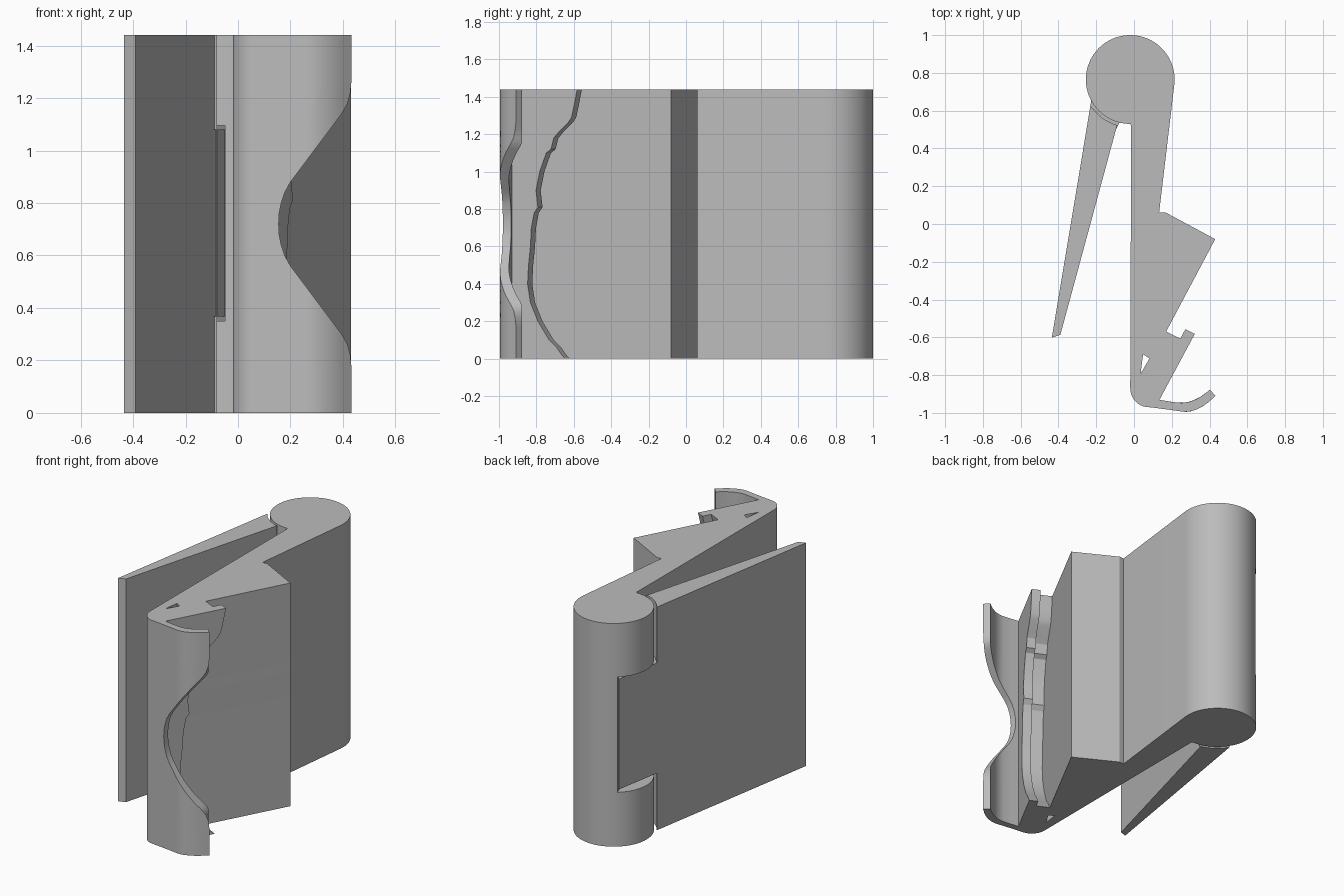
import bpy, bmesh, math

HEIGHT = 1.44
MID = HEIGHT / 2
CX, CY, R = -0.02, 0.765, 0.235

cube = bpy.data.objects.get("Cube")
if cube:
    bpy.data.objects.remove(cube, do_unlink=True)

grey = bpy.data.materials.new("plain grey")
grey.use_nodes = True
grey.diffuse_color = (0.5, 0.5, 0.5, 1)
grey.node_tree.nodes["Principled BSDF"].inputs["Base Color"].default_value = (0.5, 0.5, 0.5, 1)


def lerp(table, v):
    """Piecewise linear lookup in a short table of pairs."""
    if v <= table[0][0]:
        return table[0][1]
    for (a, fa), (b, fb) in zip(table, table[1:]):
        if v <= b:
            return fa + (fb - fa) * (v - a) / (b - a)
    return table[-1][1]


def arc(cx, cy, r, a0, a1, n):
    angles = [math.radians(a0 + (a1 - a0) * i / n) for i in range(n + 1)]
    return [(cx + r * math.cos(a), cy + r * math.sin(a)) for a in angles]


def loft(name, levels, profile):
    """Stack the outline profile(z) at each level and skin it."""
    bm = bmesh.new()
    rings = [[bm.verts.new((x, y, z)) for x, y in profile(z)] for z in levels]
    for low, high in zip(rings, rings[1:]):
        for i in range(len(low)):
            j = (i + 1) % len(low)
            bm.faces.new((low[i], low[j], high[j], high[i]))
    bm.faces.new(rings[0][::-1])
    bm.faces.new(rings[-1])
    bmesh.ops.recalc_face_normals(bm, faces=bm.faces)
    mesh = bpy.data.meshes.new(name)
    bm.to_mesh(mesh)
    bm.free()
    mesh.materials.append(grey)
    obj = bpy.data.objects.new(name, mesh)
    bpy.context.collection.objects.link(obj)
    return obj


def prism(name, z0, z1, points):
    return loft(name, (z0, z1), lambda z: points)


def activate(obj):
    bpy.ops.object.select_all(action="DESELECT")
    obj.select_set(True)
    bpy.context.view_layer.objects.active = obj


def cut(obj, cutter):
    cutter.hide_render = True
    activate(obj)
    mod = obj.modifiers.new("cut", "BOOLEAN")
    mod.operation = "DIFFERENCE"
    mod.solver = "EXACT"
    mod.object = cutter
    bpy.ops.object.modifier_apply(modifier=mod.name)
    bpy.data.objects.remove(cutter, do_unlink=True)


# Main body: round barrel, long stem, wedge and a hooked ridge that wanders with height
ridge = [(0, -0.645), (0.03, -0.67), (0.06, -0.69), (0.1, -0.73), (0.2, -0.79),
         (0.3, -0.83), (0.4, -0.845), (0.5, -0.84), (0.6, -0.83), (0.7, -0.825),
         (0.78, -0.81), (0.81, -0.79), (0.9, -0.8), (1.0, -0.78), (1.1, -0.745),
         (1.12, -0.72), (1.18, -0.705), (1.21, -0.68), (1.26, -0.63), (1.29, -0.61),
         (1.36, -0.595), (HEIGHT, -0.58)]


def body_profile(z):
    dy = lerp(ridge, z) + 0.58
    dx = dy * 0.54
    hook = [(0.17, -0.57), (0.245, -0.607), (0.272, -0.557), (0.322, -0.582)]
    return (arc(CX, CY, R, 270, -6, 64)
            + [(0.133, 0.06), (0.165, 0.062), (0.43, -0.08)]
            + [(x + dx, y + dy) for x, y in hook]
            + [(0.135, -0.93), (0.135, -0.976)]
            + arc(0.08, -0.87, 0.1, 270, 180, 10) + [(-0.015, 0.52)])


body = loft("main_body", [z for z, _ in ridge], body_profile)
cut(body, prism("hole_cutter", -0.1, HEIGHT + 0.1,
                [(0.048, -0.69), (0.082, -0.712), (0.035, -0.792)]))
cut(body, prism("pocket_cutter", 0.35, 1.095,
                [(-0.4, 0.4), (-0.05, 0.4), (-0.05, 0.6), (-0.172, 0.945),
                 (-0.25, 1.05), (-0.4, 1.05)]))

# Curled lip with a scooped free edge
scoop = [(0, 0.155), (0.04, 0.157), (0.08, 0.165), (0.12, 0.178), (0.16, 0.2),
         (0.22, 0.245), (0.42, 0.395), (0.46, 0.418), (0.5, 0.428), (0.54, 0.432)]
outer = [(0.1, -0.972), (0.2, -0.985), (0.27, -0.995), (0.3, -0.992), (0.33, -0.982),
         (0.36, -0.968), (0.39, -0.947), (0.432, -0.91)]
inner = [(0.1, -0.925), (0.2, -0.942), (0.25, -0.947), (0.28, -0.945), (0.31, -0.936),
         (0.34, -0.922), (0.37, -0.903), (0.402, -0.877)]


def lip_profile(z):
    edge = lerp(scoop, abs(z - MID))

    def side(curve):
        end = min(edge, curve[-1][0])
        xs = [0.1 + (end - 0.1) * i / 16 for i in range(17)]
        return [(x, lerp(curve, x)) for x in xs]
    return side(outer) + side(inner)[::-1]


lip = loft("curled_lip", [HEIGHT * i / 72 for i in range(73)], lip_profile)

# Swinging flap with a hollow end around the barrel
flap = prism("swing_flap", 0, HEIGHT,
             [(-0.435, -0.602), (-0.39, -0.587), (-0.09, 0.52)]
             + arc(CX, CY, 0.251, 256, 214, 12) + [(-0.231, 0.625)])

# Knuckle joining the flap to the barrel, flush with the flap's outside
knuckle = prism("flap_knuckle", 0.368, 1.08,
                [(-0.231, 0.625), (-0.178, 0.938), (0, 0.75), (-0.07, 0.55), (-0.1, 0.49)])

for obj in (body, lip, flap, knuckle):
    activate(obj)
    bpy.ops.object.shade_smooth_by_angle(angle=math.radians(25))
